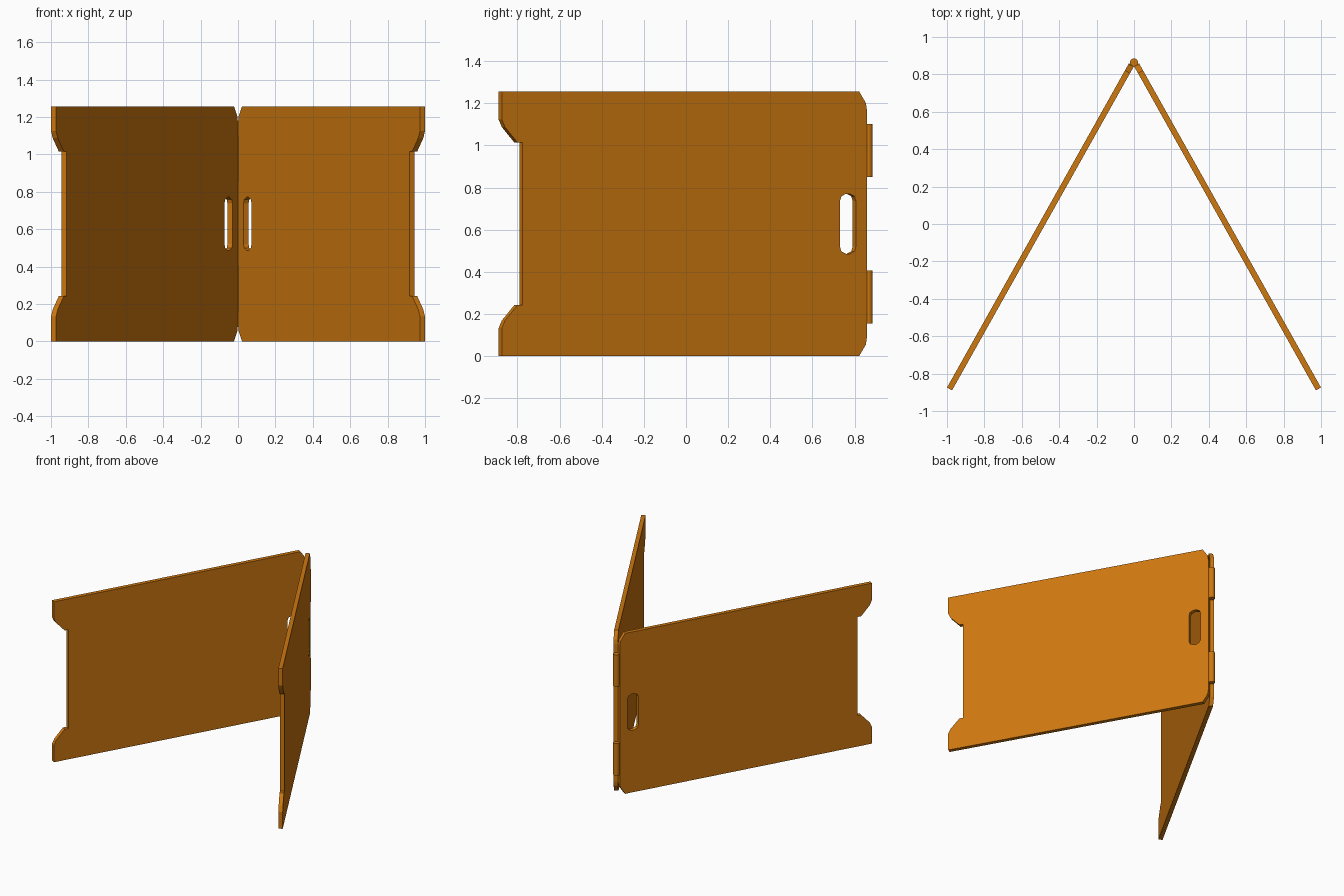
import bpy
from math import radians, cos, sin
from mathutils import Matrix, Vector

if "Cube" in bpy.data.objects:
    bpy.data.objects.remove(bpy.data.objects["Cube"])

H, L, T = 1.257, 1.987, 0.031     # panel height, length, thickness
ANGLE = radians(60.7)             # panel angle from the x axis
HINGE_X, HINGE_Y = 0.0138, 0.851  # middle of the panel's hinge edge

wood = bpy.data.materials.new("orange_board")
wood.diffuse_color = (0.617, 0.188, 0.005, 1)
wood.use_nodes = True
wood.node_tree.nodes["Principled BSDF"].inputs["Base Color"].default_value = wood.diffuse_color


def mirrored_up(half, height):
    """Lower half of an outline plus its mirror image above."""
    return half + [(s, height - z) for s, z in reversed(half)]


# Panel outline: hinge-side chamfer, bottom edge, feet and end notch
outline = mirrored_up([(0, 0.09), (0.006, 0.055), (0.043, 0), (L, 0), (L, 0.133),
                       (L - 0.018, 0.17), (L - 0.085, 0.242), (L - 0.114, 0.242)], H)

# Hand hole with clipped corners
hole = mirrored_up([(0.06, 0.52), (0.068, 0.498), (0.093, 0.486), (0.114, 0.486),
                    (0.139, 0.498), (0.147, 0.52)], H)


def panel(name, side):
    curve = bpy.data.curves.new(name, 'CURVE')
    curve.dimensions = '2D'
    curve.fill_mode = 'BOTH'
    curve.extrude = T / 2
    for pts in (outline, hole):
        spline = curve.splines.new('POLY')
        spline.points.add(len(pts) - 1)
        for p, (s, z) in zip(spline.points, pts):
            p.co = (s, z, 0, 1)
        spline.use_cyclic_u = True
        spline.use_smooth = False
    ob = bpy.data.objects.new(name, curve)
    bpy.context.collection.objects.link(ob)
    # local x runs along the panel, local y runs up
    along = Vector((side * cos(ANGLE), -sin(ANGLE), 0))
    up = Vector((0, 0, 1))
    rot = Matrix((along, up, along.cross(up))).transposed().to_4x4()
    ob.matrix_world = Matrix.Translation((side * HINGE_X, HINGE_Y, 0)) @ rot
    bpy.ops.object.select_all(action='DESELECT')
    ob.select_set(True)
    bpy.context.view_layer.objects.active = ob
    bpy.ops.object.convert(target='MESH')
    ob = bpy.context.object
    ob.name = name
    bpy.ops.object.shade_flat()
    ob.data.materials.clear()
    ob.data.materials.append(wood)


panel("right_panel", 1)
panel("left_panel", -1)

# Hinge knuckles
for name, z in (("lower_hinge", 0.281), ("upper_hinge", H - 0.281)):
    bpy.ops.mesh.primitive_cylinder_add(vertices=12, radius=0.023, depth=0.25,
                                        location=(0, 0.863, z),
                                        rotation=(0, 0, radians(15)))
    knuckle = bpy.context.object
    knuckle.name = name
    bpy.ops.object.shade_smooth_by_angle(angle=radians(40))
    knuckle.data.materials.append(wood)
